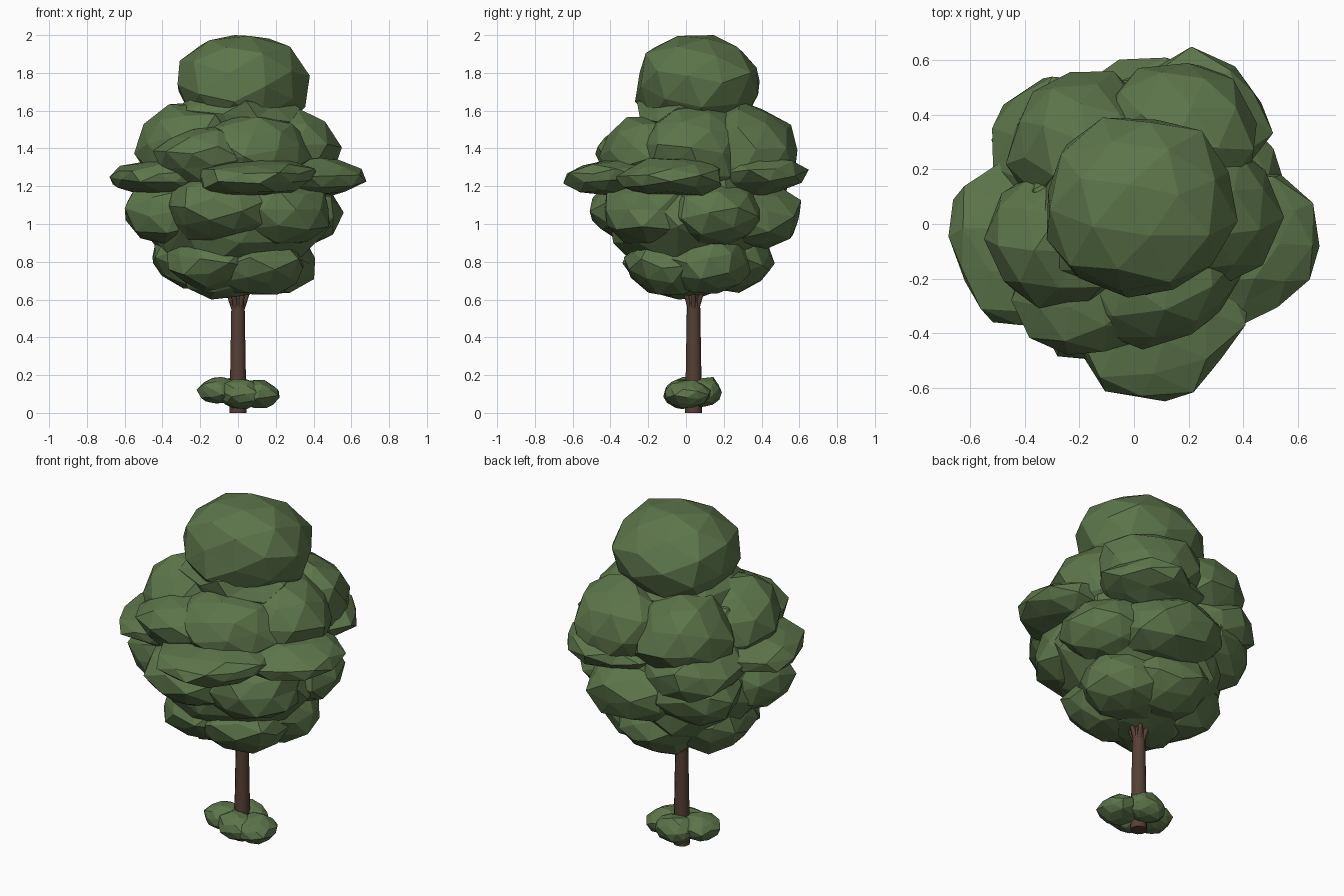
import bpy, bmesh, math, random
from mathutils import Matrix, Vector, Euler

if "Cube" in bpy.data.objects:
    bpy.data.objects.remove(bpy.data.objects["Cube"])
random.seed(11)


def material(name, colour):
    mat = bpy.data.materials.new(name)
    mat.use_nodes = True
    mat.diffuse_color = (*colour, 1)
    mat.node_tree.nodes["Principled BSDF"].inputs["Base Color"].default_value = (*colour, 1)
    return mat


leaf = material("leaf green", (0.108, 0.178, 0.069))
bark = material("bark brown", (0.092, 0.051, 0.035))


def finish(bm, name, mat):
    bmesh.ops.recalc_face_normals(bm, faces=bm.faces)
    mesh = bpy.data.meshes.new(name)
    bm.to_mesh(mesh)
    bm.free()
    mesh.materials.append(mat)
    obj = bpy.data.objects.new(name, mesh)
    bpy.context.collection.objects.link(obj)
    return obj


def clump(name, centre, size, rough=0.09):
    """Faceted leaf mass that exactly fills the given half sizes."""
    bm = bmesh.new()
    bmesh.ops.create_icosphere(bm, subdivisions=2, radius=1)
    turn = Euler([random.uniform(0, math.tau) for _ in range(3)]).to_matrix()
    for v in bm.verts:
        v.co = turn @ v.co * random.uniform(1 - rough, 1 + rough)
    # Fit the roughened ball to its box
    for axis in range(3):
        low = min(v.co[axis] for v in bm.verts)
        high = max(v.co[axis] for v in bm.verts)
        for v in bm.verts:
            unit = 2 * (v.co[axis] - low) / (high - low) - 1
            v.co[axis] = centre[axis] + size[axis] * unit
    # Merge nearly coplanar facets
    bmesh.ops.dissolve_limit(bm, angle_limit=math.radians(12),
                             verts=bm.verts, edges=bm.edges)
    return finish(bm, name, leaf)


def ring(name, count, start, reach, centre, size):
    """Leaf masses spread evenly around a centre."""
    for i in range(count):
        a = math.radians(start) + math.tau * i / count
        offset = Vector((math.cos(a), math.sin(a), 0)) * reach
        offset.z = random.uniform(-0.02, 0.02)
        clump(f"{name}_{i + 1}", Vector(centre) + offset, size)


def limb(name, start, end, r_start, r_end, sides):
    """Tapered round wooden limb."""
    start, end = Vector(start), Vector(end)
    axis = end - start
    bm = bmesh.new()
    place = Matrix.Translation((start + end) / 2) @ axis.to_track_quat("Z", "Y").to_matrix().to_4x4()
    bmesh.ops.create_cone(bm, cap_ends=True, segments=sides, radius1=r_start,
                          radius2=r_end, depth=axis.length, matrix=place)
    obj = finish(bm, name, bark)
    for poly in obj.data.polygons:
        poly.use_smooth = len(poly.vertices) == 4


# Trunk and the branches that fan into the crown
limb("trunk", (0, 0.04, 0), (0, 0.04, 0.64), 0.045, 0.034, 12)
for i in range(6):
    a = math.tau * i / 6
    out = Vector((math.cos(a), math.sin(a), 0))
    root = Vector((0, 0.04, 0.55)) + out * 0.02
    limb(f"branch_{i + 1}", root, root + out * 0.07 + Vector((0, 0, 0.2)), 0.015, 0.01, 6)

# Crown core, neck and rounded top
clump("crown_core", (-0.01, 0.04, 1.12), (0.5, 0.48, 0.48))
clump("crown_neck", (0, 0.05, 1.57), (0.33, 0.31, 0.16))
clump("crown_top", (0.03, 0.06, 1.73), (0.35, 0.33, 0.27), 0.06)

# Underside of the crown
ring("lower_leaves", 5, 20, 0.19, (-0.02, 0.05, 0.81), (0.25, 0.23, 0.17))
clump("underside_leaves", (-0.05, 0.01, 0.77), (0.28, 0.27, 0.17))

# Middle belt
ring("middle_leaves", 6, 15, 0.3, (-0.02, 0.05, 1.06), (0.29, 0.27, 0.19))

# Upper shoulders
for name, centre, size in (
    ("shoulder_left", (0.26, 0.06, 1.39), (0.29, 0.29, 0.25)),
    ("shoulder_right", (-0.26, -0.05, 1.39), (0.29, 0.30, 0.25)),
    ("shoulder_back_left", (0.17, 0.30, 1.39), (0.28, 0.29, 0.26)),
    ("shoulder_back_right", (-0.19, 0.28, 1.37), (0.28, 0.28, 0.25)),
    ("shoulder_front", (0.06, -0.19, 1.38), (0.33, 0.27, 0.19)),
    ("shoulder_front_right", (-0.18, -0.22, 1.35), (0.27, 0.26, 0.17)),
):
    clump(name, centre, size)

# Flat pointed skirts
for name, centre, size in (
    ("skirt_right", (-0.39, -0.06, 1.25), (0.29, 0.31, 0.10)),
    ("skirt_left", (0.39, -0.09, 1.25), (0.29, 0.29, 0.10)),
    ("skirt_front", (0.10, -0.37, 1.25), (0.32, 0.28, 0.10)),
    ("skirt_back", (0.20, 0.38, 1.26), (0.31, 0.27, 0.12)),
    ("skirt_back_right", (-0.25, 0.27, 1.22), (0.27, 0.27, 0.16)),
):
    clump(name, centre, size, 0.13)

# Small bush around the foot of the trunk
for name, centre, size in (
    ("bush_right", (-0.11, 0.02, 0.12), (0.11, 0.11, 0.07)),
    ("bush_left", (0.11, 0.01, 0.10), (0.11, 0.12, 0.075)),
    ("bush_front", (0.02, -0.03, 0.10), (0.12, 0.09, 0.08)),
    ("bush_back", (0, 0.10, 0.11), (0.12, 0.09, 0.08)),
):
    clump(name, centre, size)
